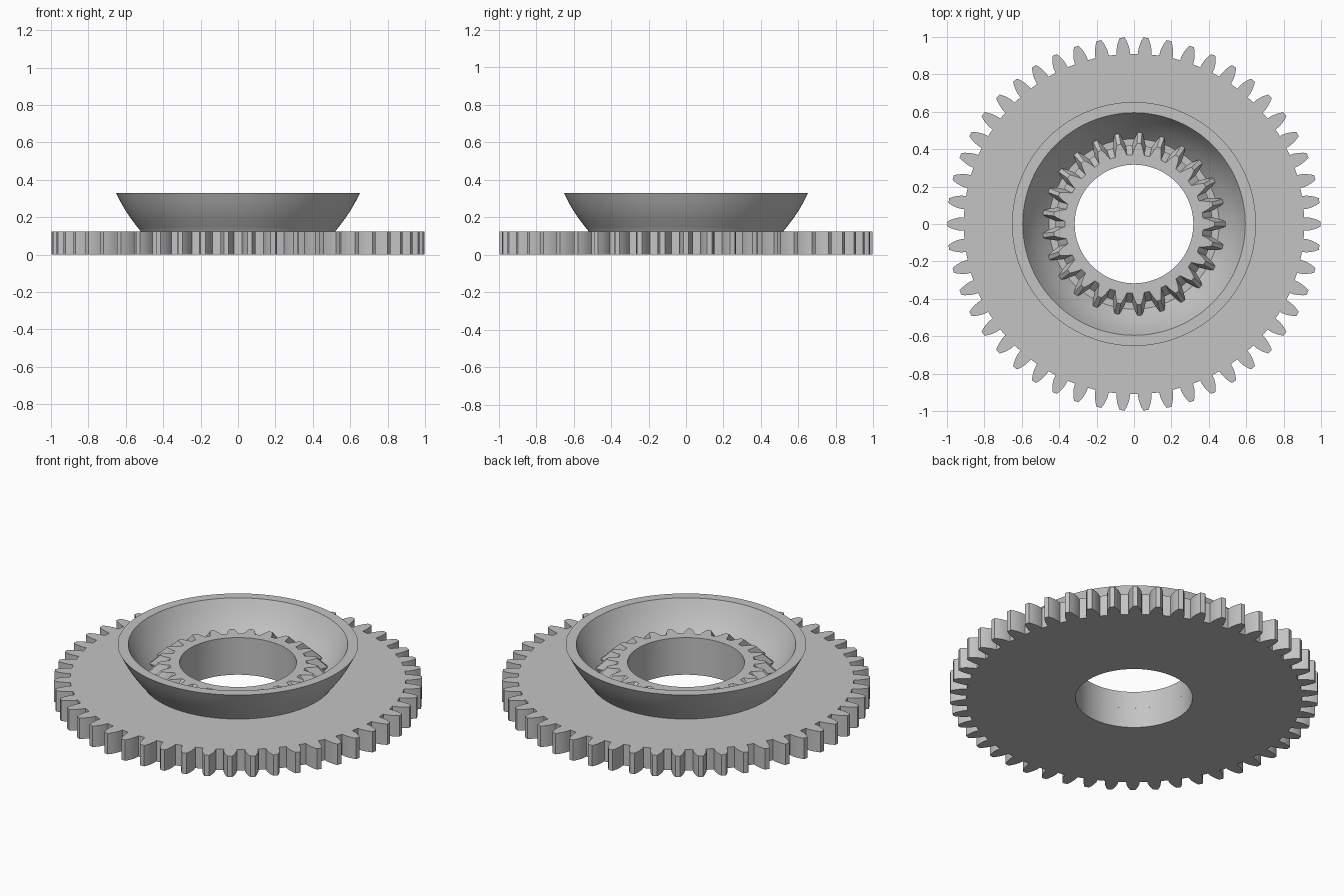
import bpy, bmesh, math

cube = bpy.data.objects.get("Cube")
if cube:
    bpy.data.objects.remove(cube)

STEEL = (0.55, 0.55, 0.55, 1)
steel = bpy.data.materials.new("steel_grey")
steel.use_nodes = True
steel.diffuse_color = STEEL
steel.node_tree.nodes["Principled BSDF"].inputs["Base Color"].default_value = STEEL

BORE = 0.317


def gear_ring(bm, teeth, tooth, z, steps):
    """One closed gear outline; tooth = (radius, half width) from root to tip."""
    ring = []
    for i in range(teeth):
        mid = 2 * math.pi * i / teeth
        pts = [(r, -w / r) for r, w in tooth] + [(r, w / r) for r, w in reversed(tooth)]
        # Root arc up to the next tooth
        r, w = tooth[0]
        gap = 2 * math.pi / teeth - 2 * w / r
        pts += [(r, w / r + gap * k / steps) for k in range(1, steps)]
        ring += [bm.verts.new((r * math.cos(mid + a), r * math.sin(mid + a), z)) for r, a in pts]
    return ring


def circle_like(bm, ring, radius, z):
    """Circle with a vertex below every vertex of the outline."""
    out = []
    for v in ring:
        a = math.atan2(v.co.y, v.co.x)
        out.append(bm.verts.new((radius * math.cos(a), radius * math.sin(a), z)))
    return out


def bridge(bm, a, b):
    n = len(a)
    for i in range(n):
        bm.faces.new((a[i], a[(i + 1) % n], b[(i + 1) % n], b[i]))


def finish(bm, name, angle):
    bmesh.ops.recalc_face_normals(bm, faces=bm.faces)
    mesh = bpy.data.meshes.new(name)
    bm.to_mesh(mesh)
    bm.free()
    obj = bpy.data.objects.new(name, mesh)
    bpy.context.collection.objects.link(obj)
    mesh.materials.append(steel)
    bpy.ops.object.select_all(action='DESELECT')
    obj.select_set(True)
    bpy.context.view_layer.objects.active = obj
    bpy.ops.object.shade_smooth_by_angle(angle=math.radians(angle))
    return obj


def build_gear(name, teeth, layers, steps):
    """Loft toothed outlines upward and close them around the bore."""
    bm = bmesh.new()
    rings = [gear_ring(bm, teeth, tooth, z, steps) for z, tooth in layers]
    low = circle_like(bm, rings[0], BORE, layers[0][0])
    high = circle_like(bm, rings[-1], BORE, layers[-1][0])
    loop = [low] + rings + [high]
    for a, b in zip(loop, loop[1:] + loop[:1]):
        bridge(bm, a, b)
    return finish(bm, name, 25)


# Large flat spur gear
spur_tooth = [(0.91, 0.036), (0.935, 0.035), (0.96, 0.029), (0.98, 0.022), (0.998, 0.013)]
build_gear("spur_gear", 50, [(0, spur_tooth), (0.125, spur_tooth)], 3)

# Small bevel gear around the bore, narrowing toward the top
bevel_tooth = [(0.42, 0.036), (0.44, 0.031), (0.465, 0.023), (0.49, 0.012)]


def scaled(s):
    return [(r * s, w * s) for r, w in bevel_tooth]


build_gear("bevel_gear", 25,
           [(0.12, scaled(0.92)), (0.165, scaled(1.0)), (0.222, scaled(0.88))], 3)

# Curved bowl wall standing on the spur gear
profile = [(0.45, 0.12), (0.518, 0.12)]
STEPS = 8


def arc(r0, r1, bulge):
    return [(r0 + (r1 - r0) * t + bulge * math.sin(math.pi * t), 0.125 + 0.205 * t)
            for t in (k / STEPS for k in range(STEPS + 1))]


profile += arc(0.52, 0.652, 0.010) + arc(0.455, 0.595, 0.012)[::-1]
bm = bmesh.new()
SEG = 128
rings = [[bm.verts.new((r * math.cos(2 * math.pi * i / SEG), r * math.sin(2 * math.pi * i / SEG), z))
          for i in range(SEG)] for r, z in profile]
for a, b in zip(rings, rings[1:] + rings[:1]):
    bridge(bm, a, b)
finish(bm, "bowl_wall", 30)
